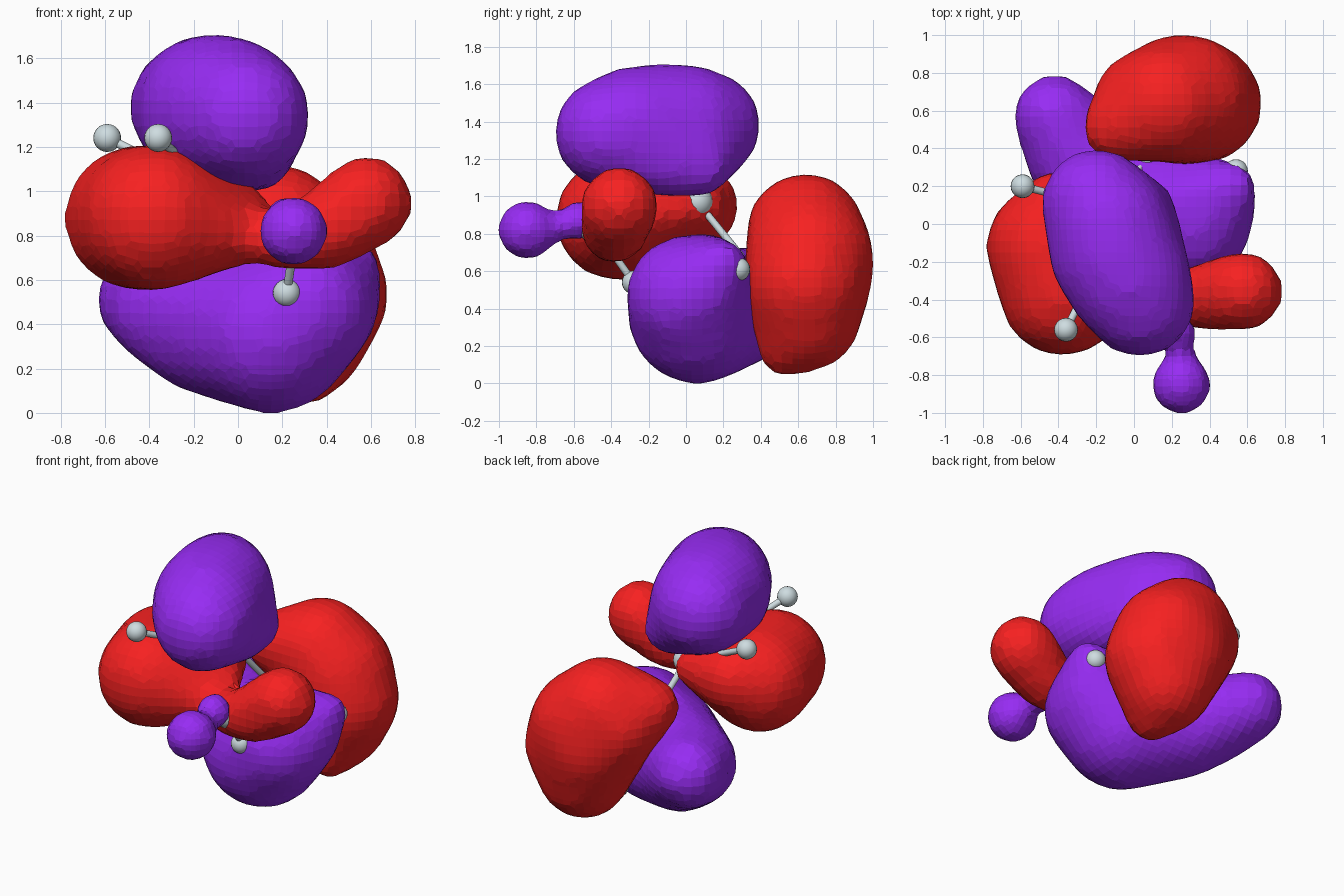
import bpy, bmesh
from mathutils import Vector, Matrix

if "Cube" in bpy.data.objects:
    bpy.data.objects.remove(bpy.data.objects["Cube"])


def material(name, rgb):
    m = bpy.data.materials.new(name)
    m.diffuse_color = (*rgb, 1)
    m.use_nodes = True
    m.node_tree.nodes["Principled BSDF"].inputs["Base Color"].default_value = m.diffuse_color
    return m


RED = material("red", (0.93, 0.015, 0.015))
PURPLE = material("purple", (0.31, 0.025, 0.9))
PALE = material("pale_grey", (0.62, 0.72, 0.75))


def finish(bm, name, mat):
    me = bpy.data.meshes.new(name)
    bm.to_mesh(me)
    bm.free()
    ob = bpy.data.objects.new(name, me)
    bpy.context.collection.objects.link(ob)
    me.materials.append(mat)
    return ob


def lobe(name, mat, hulls, voxel=0.06, grow=0.008):
    """Each hull wraps a group of balls (x, y, z, r); remeshing fuses the hulls."""
    bm = bmesh.new()
    for balls in hulls:
        pts = []
        for x, y, z, r in balls:
            tmp = bmesh.new()
            bmesh.ops.create_icosphere(tmp, subdivisions=3, radius=r + grow)
            pts += [v.co + Vector((x, y, z)) for v in tmp.verts]
            tmp.free()
        verts = [bm.verts.new(p) for p in pts]
        bmesh.ops.convex_hull(bm, input=verts)
        bmesh.ops.delete(bm, geom=[v for v in verts if v.is_valid and not v.link_faces],
                         context='VERTS')
    bmesh.ops.recalc_face_normals(bm, faces=bm.faces[:])
    ob = finish(bm, name, mat)
    rm = ob.modifiers.new("fuse", 'REMESH')
    rm.mode = 'VOXEL'
    rm.voxel_size = voxel
    sm = ob.modifiers.new("soften", 'SMOOTH')
    sm.factor = 0.5
    sm.iterations = 4
    return ob


def chain(*balls):
    """Consecutive pairs of balls, for bent lobes."""
    return [list(p) for p in zip(balls, balls[1:])]


# upper purple lobe
lobe("upper_lobe", PURPLE, [[(-.1, -.15, 1.36, .345), (-.2, .11, 1.38, .285),
                             (.03, -.41, 1.34, .29), (-.14, .0, 1.37, .33),
                             (-.03, -.29, 1.355, .33), (.07, .08, 1.15, .145),
                             (.1, -.1, 1.15, .14)]])

# red side lobe with its bridge to the small right lobe
lobe("side_lobe", RED,
     [[(-.46, -.12, .88, .32), (-.38, -.37, .88, .325), (-.4, .07, .95, .21),
       (0, -.2, .9, .14), (.05, -.35, .79, .1), (-.12, .08, .95, .12)]]
     + chain((.02, -.35, .8, .12), (.25, -.4, .78, .13), (.4, -.38, .83, .18),
             (.58, -.355, .95, .205)))

# red back lobe
lobe("back_lobe", RED,
     [[(.28, .66, .68, .34), (.36, .64, .53, .315), (.17, .64, .81, .31),
       (.22, .45, .65, .12), (.3, .65, .35, .28), (.31, .53, .18, .14),
       (.24, .66, .6, .34), (.05, .65, .74, .26)],
      [(.17, .64, .81, .31), (-.09, .51, .84, .175), (.05, .65, .74, .26)]])

# purple lower lobe, curling round to the back left
core, mid = (.15, .06, .365, .365), (-.15, .27, .38, .29)
bend, tip = (-.31, .36, .46, .26), (-.42, .57, .51, .215)
lobe("lower_lobe", PURPLE,
     [[core, (.3, .0, .47, .315), (.42, .08, .5, .22), (.53, .2, .65, .115),
       (.12, .1, .68, .12)],
      [core, mid, bend], [mid, bend, tip]])

# small front purple lobe on a thin neck
lobe("front_lobe", PURPLE,
     [[(.25, -.85, .82, .15)],
      [(.25, -.78, .82, .1), (.25, -.67, .84, .06)],
      [(.25, -.67, .84, .06), (.22, -.57, .87, .1)]], voxel=0.04)

# ball and stick molecule
C1, C2, C3 = (-.05, .06, .97), (.26, -.48, .82), (.05, .36, .6)
HS = [((-.59, .2, 1.24), C1), ((-.36, -.56, 1.24), C1), ((.22, -.28, .54), C2),
      ((.54, .28, .61), C3), ((.17, .47, .22), C3)]


def ball(name, loc, r):
    bm = bmesh.new()
    bmesh.ops.create_uvsphere(bm, u_segments=20, v_segments=12, radius=r,
                              matrix=Matrix.Translation(loc))
    for f in bm.faces:
        f.smooth = True
    finish(bm, name, PALE)


def stick(name, a, b, r=0.02):
    a, b = Vector(a), Vector(b)
    d = b - a
    mat = Matrix.Translation((a + b) / 2) @ d.to_track_quat('Z', 'Y').to_matrix().to_4x4()
    bm = bmesh.new()
    bmesh.ops.create_cone(bm, cap_ends=True, segments=12, radius1=r, radius2=r,
                          depth=d.length, matrix=mat)
    for f in bm.faces:
        f.smooth = len(f.verts) == 4
    finish(bm, name, PALE)


for i, c in enumerate((C1, C2, C3)):
    ball(f"large_atom_{i + 1}", c, .085)
for i, (h, c) in enumerate(HS):
    ball(f"small_atom_{i + 1}", h, .063)
    stick(f"outer_bond_{i + 1}", h, c)
stick("core_bond_1", C1, C2)
stick("core_bond_2", C1, C3)
